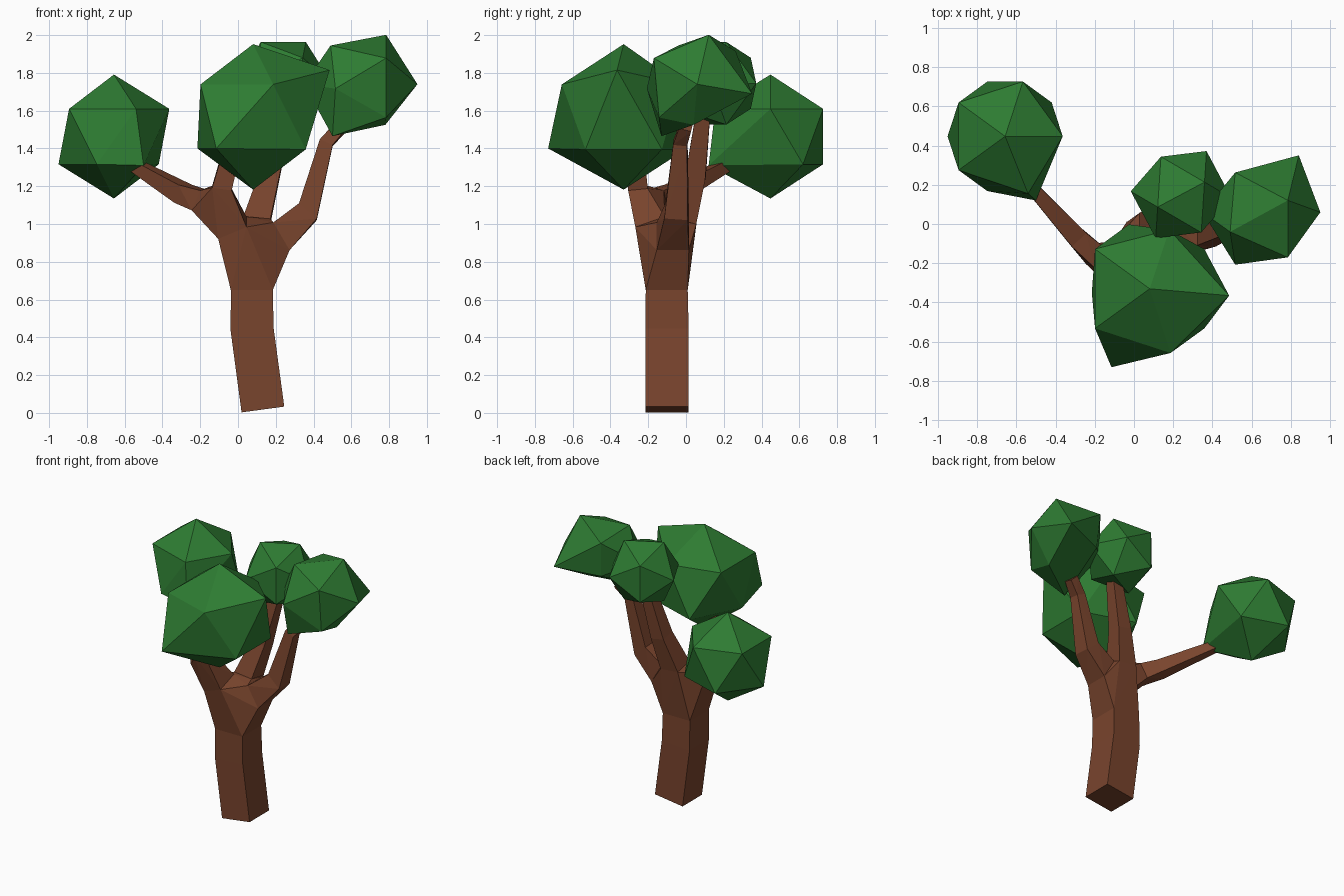
import bpy, bmesh
from math import radians
from mathutils import Vector, Matrix

if "Cube" in bpy.data.objects:
    bpy.data.objects.remove(bpy.data.objects["Cube"])


def material(name, color):
    m = bpy.data.materials.new(name)
    m.diffuse_color = (*color, 1)
    m.use_nodes = True
    m.node_tree.nodes["Principled BSDF"].inputs["Base Color"].default_value = m.diffuse_color
    return m


BARK = material("bark", (0.19, 0.058, 0.026))
LEAF = material("leaf", (0.027, 0.2, 0.032))


def add_object(name, bm, mat):
    bmesh.ops.recalc_face_normals(bm, faces=bm.faces)
    me = bpy.data.meshes.new(name)
    bm.to_mesh(me)
    bm.free()
    me.materials.append(mat)
    ob = bpy.data.objects.new(name, me)
    bpy.context.collection.objects.link(ob)
    return ob


# Trunk and branches: square rings (centre, half width, direction)
RINGS = {
    "T0": ((0.132, -0.1, 0.018), 0.114, (-0.135, 0, 1)),
    "T1": ((0.075, -0.1, 0.44), 0.114, (-0.06, 0, 1)),
    "T2": ((0.073, -0.102, 0.65), 0.111, (0, 0, 1)),
    "R1": ((0.23, -0.07, 0.935), 0.085, (0.85, 0, 0.5)),
    "R2": ((0.37, -0.05, 1.065), 0.062, (0.6, 0.05, 0.7)),
    "R3": ((0.467, -0.03, 1.43), 0.037, (0.45, 0.1, 1)),
    "R4": ((0.55, 0.0, 1.52), 0.033, (0.8, 0.2, 0.8)),
    "B1": ((0.1, -0.015, 1.02), 0.072, (0.1, 0.2, 1)),
    "B2": ((0.165, 0.05, 1.25), 0.054, (0.22, 0.2, 1)),
    "B3": ((0.25, 0.09, 1.58), 0.038, (0.25, 0.1, 1)),
    "L1": ((-0.03, -0.18, 0.98), 0.082, (-0.4, -0.3, 0.85)),
    "L2": ((-0.2, -0.16, 1.125), 0.058, (-0.8, 0.35, 0.4)),
    "L3": ((-0.29, -0.07, 1.16), 0.05, (-0.65, 0.7, 0.3)),
    "L4": ((-0.57, 0.24, 1.325), 0.028, (-0.6, 0.7, 0.35)),
    "F1": ((-0.085, -0.255, 1.19), 0.052, (0.15, -0.1, 1)),
    "F2": ((-0.03, -0.27, 1.4), 0.045, (0.3, -0.2, 1)),
}
# Neighbouring rings are bridged; the forks bridge three or four at once
LINKS = ["T0 T1", "T1 T2", "T2 R1 B1 L1", "R1 R2", "R2 R3", "R3 R4",
         "B1 B2", "B2 B3", "L1 L2 F1", "L2 L3", "L3 L4", "F1 F2"]


def ring_points(center, r, direction):
    d = Vector(direction).normalized()
    side = d.cross(Vector((1, 0, 0)) if abs(d.x) < 0.8 and abs(d.y) < 0.5 else Vector((0, 0, 1))).normalized()
    up = d.cross(side)
    c = Vector(center)
    return [c + side * r * a + up * r * b for a, b in ((1, 1), (-1, 1), (-1, -1), (1, -1))]


bm = bmesh.new()
verts = {k: [bm.verts.new(p) for p in ring_points(*v)] for k, v in RINGS.items()}
for link in LINKS:
    names = link.split()
    tmp = bmesh.new()
    owner = {}
    for n in names:
        for v in verts[n]:
            owner[tmp.verts.new(v.co)] = (n, v)
    bmesh.ops.convex_hull(tmp, input=list(tmp.verts))
    for f in tmp.faces:
        if len({owner[v][0] for v in f.verts}) > 1:
            bm.faces.new([owner[v][1] for v in f.verts])
    tmp.free()
for n in ("T0", "R4", "B3", "L4", "F2"):
    bm.faces.new(verts[n])
bmesh.ops.dissolve_limit(bm, angle_limit=radians(2), verts=bm.verts, edges=bm.edges)
add_object("trunk_and_branches", bm, BARK)


# Foliage: twenty-sided clumps, with some corners pulled out of place
def foliage(name, center, r, rot=Matrix.Identity(3), moved=()):
    b = bmesh.new()
    bmesh.ops.create_icosphere(b, subdivisions=1, radius=r,
                               matrix=Matrix.Translation(center) @ rot.to_4x4())
    for near, target in moved:
        v = min(b.verts, key=lambda w: (w.co - Vector(near)).length)
        v.co = target
    add_object(name, b, LEAF)


def turn(axis, deg):
    return Matrix.Rotation(radians(deg), 3, axis)


foliage("left_foliage", (-0.657, 0.447, 1.463), 0.328,
        moved=[((-0.565, 0.14, 1.61), (-0.54, 0.155, 1.61)),
               ((-0.42, 0.27, 1.31), (-0.5, 0.12, 1.31))])
foliage("front_foliage", (0.08, -0.33, 1.567), 0.385,
        moved=[((0.42, -0.33, 1.74), (0.485, -0.365, 1.815)),
               ((-0.03, -0.66, 1.4), (-0.115, -0.73, 1.4)),
               ((0.186, 0.0, 1.74), (0.18, -0.03, 1.74)),
               ((-0.26, -0.33, 1.4), (-0.215, -0.35, 1.4))])
foliage("right_foliage", (0.65, 0.06, 1.74), 0.3,
        turn('X', -13) @ turn('Y', 90) @ turn('Z', 180),
        moved=[((0.516, 0.0, 1.48), (0.5, -0.13, 1.465)),
               ((0.516, 0.29, 1.60), (0.53, 0.24, 1.66)),
               ((0.784, 0.165, 1.49), (0.78, 0.04, 1.525)),
               ((0.516, -0.04, 1.99), (0.49, -0.04, 1.945)),
               ((0.784, 0.33, 1.76), (0.84, 0.35, 1.69))])
foliage("back_foliage", (0.24, 0.15, 1.745), 0.257, turn('Z', 28) @ turn('Y', -31.7))
